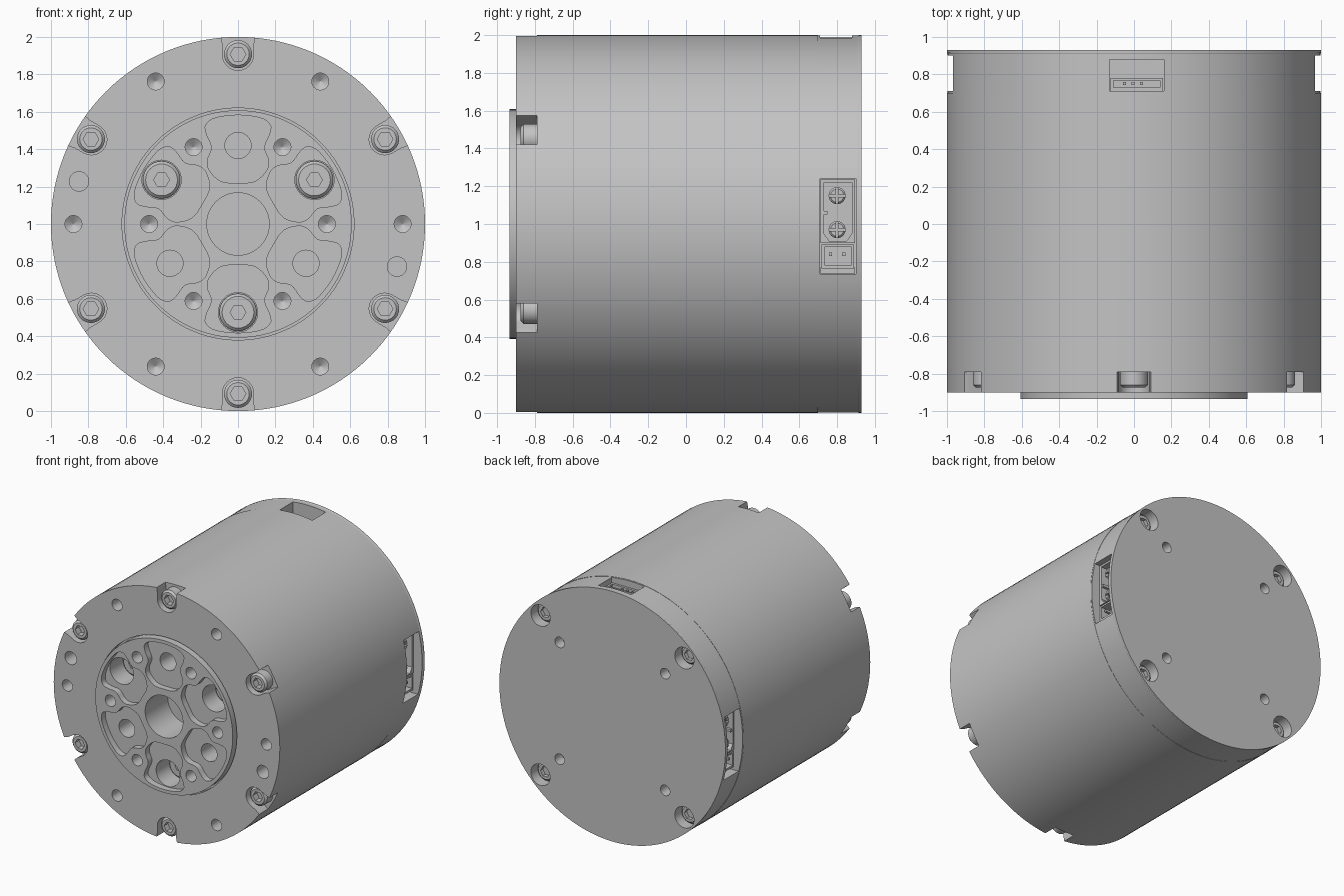
import bpy, bmesh
from math import sin, cos, pi, radians
from mathutils import Matrix, Vector

old = bpy.data.objects.get("Cube")
if old:
    bpy.data.objects.remove(old)

grey = bpy.data.materials.new("machined grey")
grey.use_nodes = True
grey.diffuse_color = (0.55, 0.55, 0.55, 1)
grey.node_tree.nodes["Principled BSDF"].inputs["Base Color"].default_value = (0.55, 0.55, 0.55, 1)


def finish(bm, name):
    bmesh.ops.recalc_face_normals(bm, faces=bm.faces)
    mesh = bpy.data.meshes.new(name)
    bm.to_mesh(mesh)
    bm.free()
    mesh.materials.append(grey)
    obj = bpy.data.objects.new(name, mesh)
    bpy.context.collection.objects.link(obj)
    return obj


def lathe(name, profile, x=0, z=1, n=32, axis="Y"):
    """Turn (radius, distance) points around an axis and cap both ends."""
    bm = bmesh.new()
    rings = []
    for r, d in profile:
        ring = []
        for i in range(n):
            a = 2 * pi * i / n
            if axis == "Y":
                p = (x + r * cos(a), d, z + r * sin(a))
            else:
                p = (d, x + r * cos(a), z + r * sin(a))
            ring.append(bm.verts.new(p))
        rings.append(ring)
    for a, b in zip(rings, rings[1:]):
        for i in range(n):
            j = (i + 1) % n
            bm.faces.new((a[i], a[j], b[j], b[i]))
    bm.faces.new(rings[0])
    bm.faces.new(rings[-1])
    return finish(bm, name)


def prism(name, points, y0, y1, turn=0):
    """Extrude a front-facing outline along y, turned about the motor axis."""
    bm = bmesh.new()
    c, s = cos(turn), sin(turn)
    base = [bm.verts.new((u * c - v * s, y0, 1 + u * s + v * c)) for u, v in points]
    face = bm.faces.new(base)
    new = bmesh.ops.extrude_face_region(bm, geom=[face])["geom"]
    bmesh.ops.translate(bm, vec=(0, y1 - y0, 0),
                        verts=[g for g in new if isinstance(g, bmesh.types.BMVert)])
    return finish(bm, name)


def box(name, lo, hi):
    bm = bmesh.new()
    lo, hi = Vector(lo), Vector(hi)
    bmesh.ops.create_cube(bm, size=1, matrix=Matrix.Translation((lo + hi) / 2)
                          @ Matrix.Diagonal((*(hi - lo), 1)))
    return finish(bm, name)


def cut(obj, cutters):
    for c in cutters:
        mod = obj.modifiers.new("cut", "BOOLEAN")
        mod.object, mod.operation, mod.solver = c, "DIFFERENCE", "EXACT"
    deps = bpy.context.evaluated_depsgraph_get()
    mesh = bpy.data.meshes.new_from_object(obj.evaluated_get(deps))
    obj.modifiers.clear()
    obj.data = mesh
    for c in cutters:
        bpy.data.objects.remove(c)
    return obj


def polar(radius, degrees):
    a = radians(degrees)
    return radius * cos(a), 1 + radius * sin(a)


def hole(radius, y0, y1, x=0, z=1, tip=0.0):
    """Hole cutter; a tip length gives a drilled conical end."""
    profile = [(radius, y0), (radius, y1)]
    if tip:
        profile.append((0.002, y1 + tip))
    return lathe("hole_cutter", profile, x, z)


def screw(name, x, z, y, r, length, way=1):
    """Cap screw with a hex socket; way is the direction into the body."""
    e = 0.015
    head = lathe(name, [(r - e, y), (r, y + way * e), (r, y + way * length)], x, z)
    return cut(head, [lathe("socket_cutter", [(0.042, y - way * 0.05), (0.042, y + way * 0.05)], x, z, 6)])


def smooth_loop(points, steps=4):
    """Closed smooth curve through the points."""
    out, n = [], len(points)
    for i in range(n):
        a, b, c, d = (Vector(points[(i + k) % n]) for k in (-1, 0, 1, 2))
        for k in range(steps):
            t = k / steps
            out.append(0.5 * (2 * b + (c - a) * t + (2 * a - 5 * b + 4 * c - d) * t * t
                              + (3 * b - a - 3 * c + d) * t ** 3))
    return out


# Main housing with the front bore, rim notches and face holes
housing = lathe("housing", [(1, -0.9), (1, 0.70)], n=128)
notch = [(-0.1, 1.05), (-0.083, 0.96)]
notch += [(0.083 * cos(a), 0.905 + 0.083 * sin(a)) for a in (pi + pi * k / 12 for k in range(13))]
notch += [(0.083, 0.96), (0.1, 1.05)]
cutters = [lathe("bore_cutter", [(0.62, -1), (0.62, -0.42)], n=96)]
for k in range(6):
    cutters.append(prism("notch_cutter", notch, -1, -0.79, k * pi / 3))
    cutters.append(hole(0.045, -1, -0.80, *polar(0.88, 60 * k), tip=0.03))
for angle in (165, -15):
    cutters.append(hole(0.052, -1, -0.75, *polar(0.88, angle)))
cut(housing, cutters)
for k in range(6):
    screw("rim_screw", *polar(0.908, 30 + 60 * k), -0.875, 0.075, 0.1)

# Output flange with lightening pockets, bolt bores and dowel holes
flange = lathe("output_flange", [(0.608, -0.935), (0.608, -0.86), (0.63, -0.86), (0.63, -0.4)], n=96)
half = [(0.12, 0.567), (0.172, 0.53), (0.168, 0.48), (0.14, 0.41),
        (0.163, 0.34), (0.152, 0.285), (0.09, 0.228)]
outline = smooth_loop([(0, 0.582)] + half + [(0, 0.22)] + [(-u, v) for u, v in reversed(half)])
cutters = [lathe("centre_cutter", [(0.167, -1), (0.167, -0.65)], n=48)]
for k in range(6):
    cutters.append(prism("pocket_cutter", outline, -1, -0.885, k * pi / 3))
    cutters.append(hole(0.045, -1, -0.80, *polar(0.475, 60 * k), tip=0.03))
for angle in (90, 210, 330):
    cutters.append(hole(0.07, -1, -0.65, *polar(0.42, angle)))
    cutters.append(hole(0.105, -1, -0.70, *polar(0.472, angle + 60)))
cut(flange, cutters)
for angle in (30, 150, 270):
    screw("output_screw", *polar(0.472, angle), -0.74, 0.1, 0.06)

# Rear cap with lip, countersunk bolts, dowel holes and connector openings
cap = lathe("rear_cap", [(0.998, 0.70), (0.998, 0.912), (1, 0.915), (1, 0.93)], n=128)
cutters = [box("top_cutter", (-0.13, 0.71, 1.87), (0.16, 0.88, 2.1))]
for side in (-1, 1):
    xs = sorted((side * 0.82, side * 1.1))
    cutters.append(box("side_cutter", (xs[0], 0.71, 0.735), (xs[1], 0.90, 1.24)))
for k in range(4):
    x, z = polar(0.9, 45 + 90 * k)
    cutters.append(lathe("bolt_cutter", [(0.085, 1), (0.085, 0.84)], x, z))
    cutters.append(hole(0.042, 0.84, 1, *polar(0.66, 45 + 90 * k)))
cut(cap, cutters)
for k in range(4):
    screw("rear_screw", *polar(0.9, 45 + 90 * k), 0.87, 0.075, 0.04, -1)

# Side connectors: power shell with two split pins, and a two-pin signal plug
for side in (1, -1):
    parts = []
    shell = box("power_connector", (0.8, 0.712, 0.9), (0.925, 0.895, 1.235))
    bm = bmesh.new()
    rim = [(0.73, 1.22), (0.878, 1.22), (0.878, 0.95), (0.85, 0.91), (0.758, 0.91), (0.73, 0.95)]
    face = bm.faces.new([bm.verts.new((0.84, y, z)) for y, z in rim])
    new = bmesh.ops.extrude_face_region(bm, geom=[face])["geom"]
    bmesh.ops.translate(bm, vec=(0.2, 0, 0), verts=[g for g in new if isinstance(g, bmesh.types.BMVert)])
    parts.append(cut(shell, [finish(bm, "shell_cutter")]))
    for z in (0.97, 1.15):
        pin = lathe("power_pin", [(0.045, 0.82), (0.045, 0.905), (0.035, 0.915)], 0.8, z, 24, "X")
        parts.append(cut(pin, [box("slot_cutter", (0.87, 0.794, z - 0.06), (1, 0.806, z + 0.06)),
                               box("slot_cutter", (0.872, 0.74, z - 0.006), (1, 0.86, z + 0.006))]))
    parts.append(box("key_tab", (0.83, 0.725, 1.05), (0.92, 0.75, 1.07)))
    plug = box("signal_connector", (0.8, 0.718, 0.765), (0.925, 0.89, 0.892))
    parts.append(cut(plug, [box("plug_cutter", (0.85, 0.732, 0.782), (1, 0.876, 0.878))]))
    for y in (0.765, 0.835):
        parts.append(box("signal_pin", (0.83, y - 0.009, 0.831), (0.915, y + 0.009, 0.849)))
    parts.append(box("connector_ledge", (0.8, 0.712, 0.737), (0.89, 0.895, 0.77)))
    if side < 0:
        for p in parts:
            p.data.transform(Matrix.Diagonal((-1, 1, 1, 1)))
            p.data.flip_normals()

# Top connector with three pins
top = box("top_connector", (-0.125, 0.712, 1.85), (0.155, 0.78, 1.945))
cut(top, [box("top_slot", (-0.11, 0.73, 1.89), (0.14, 0.768, 2.1))])
for x in (-0.05, -0.005, 0.04):
    box("top_pin", (x - 0.008, 0.742, 1.86), (x + 0.008, 0.758, 1.94))

# Smooth round walls, keep machined edges crisp
bpy.ops.object.select_all(action="DESELECT")
for obj in bpy.context.collection.objects:
    if obj.type == "MESH":
        obj.select_set(True)
        bpy.context.view_layer.objects.active = obj
bpy.ops.object.shade_smooth_by_angle(angle=radians(30))
